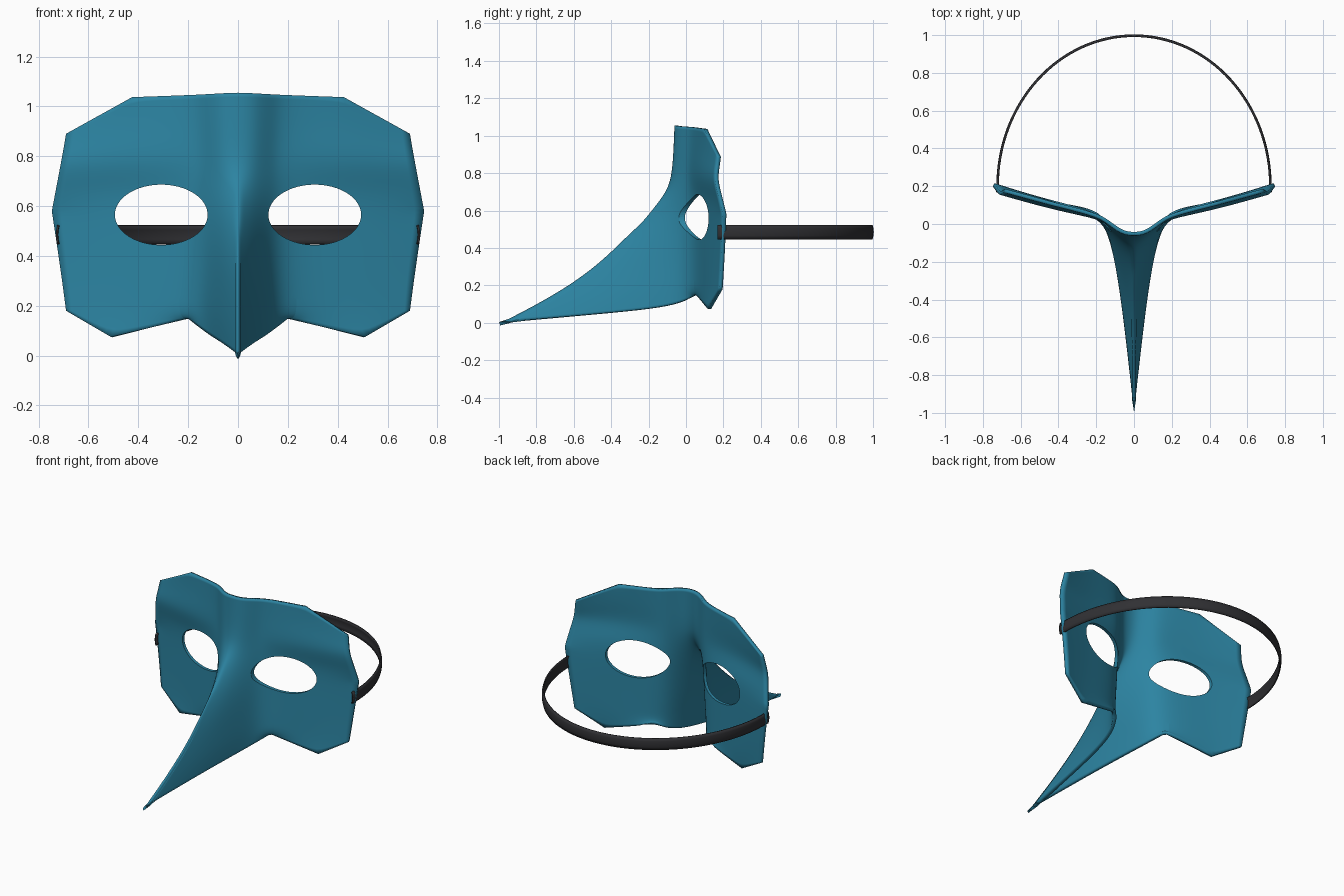
import bpy, bmesh, math

if "Cube" in bpy.data.objects:
    bpy.data.objects.remove(bpy.data.objects["Cube"])


def material(name, rgb):
    m = bpy.data.materials.new(name)
    m.diffuse_color = (*rgb, 1)
    m.use_nodes = True
    m.node_tree.nodes["Principled BSDF"].inputs["Base Color"].default_value = m.diffuse_color
    return m


def make(name, verts, faces, mat=None):
    me = bpy.data.meshes.new(name)
    me.from_pydata(verts, [], faces)
    ob = bpy.data.objects.new(name, me)
    bpy.context.collection.objects.link(ob)
    if mat:
        me.materials.append(mat)
    return ob


def grid_faces(rows, cols):
    return [(r * cols + c, (r + 1) * cols + c, (r + 1) * cols + c + 1, r * cols + c + 1)
            for r in range(rows - 1) for c in range(cols - 1)]


def smooth(ob, angle=40):
    bpy.ops.object.select_all(action='DESELECT')
    ob.select_set(True)
    bpy.context.view_layer.objects.active = ob
    bpy.ops.object.shade_smooth_by_angle(angle=math.radians(angle))


teal = material("teal", (0.025, 0.23, 0.36))
black = material("black", (0.03, 0.03, 0.034))

# Half-mask cage: rows from brow to lower rim, columns from beak ridge to temple
cage = [
    [(0, -.065, 1.056), (.07, -.055, 1.052), (.14, 0, 1.048), (.2, .04, 1.045), (.425, .095, 1.037), (.69, .168, .89)],
    [(0, -.07, .92), (.07, -.06, .92), (.14, 0, .92), (.2, .035, .91), (.43, .085, .9), (.70, .16, .83)],
    [(0, -.08, .8), (.07, -.065, .8), (.14, 0, .79), (.2, .025, .78), (.44, .07, .78), (.712, .15, .765)],
    [(0, -.105, .71), (.06, -.085, .69), (.13, -.015, .68), (.2, .04, .68), (.45, .105, .67), (.73, .175, .67)],
    [(0, -.24, .54), (.05, -.16, .54), (.12, -.03, .55), (.2, .05, .55), (.46, .11, .56), (.747, .197, .58)],
    [(0, -.49, .29), (.045, -.33, .29), (.115, -.05, .33), (.2, .05, .36), (.47, .11, .38), (.72, .19, .4)],
    [(0, -.76, .123), (.055, -.4, .15), (.12, -.06, .2), (.2, .05, .24), (.48, .112, .22), (.703, .183, .28)],
    [(0, -1, .004), (.06, -.45, .05), (.12, -.07, .085), (.2, .055, .148), (.51, .115, .075), (.69, .177, .18)],
]
mask = make("mask", [p for row in cage for p in row], grid_faces(8, 6), teal)

# Keep outline corners sharp and the beak ridge tight
bm = bmesh.new()
bm.from_mesh(mask.data)
bm.verts.ensure_lookup_table()
vc = bm.verts.layers.float.new("crease_vert")
ec = bm.edges.layers.float.new("crease_edge")
for r, c in [(0, 4), (0, 5), (4, 5), (7, 0), (7, 3), (7, 4), (7, 5)]:
    bm.verts[r * 6 + c][vc] = 1
for r, k in [(3, .3), (4, .6), (5, .8), (6, .9)]:
    bm.edges.get((bm.verts[r * 6], bm.verts[r * 6 + 6]))[ec] = k
bm.to_mesh(mask.data)
bm.free()

mir = mask.modifiers.new("mirror", 'MIRROR')
mir.use_clip = True
sub = mask.modifiers.new("subdivide", 'SUBSURF')
sub.levels = sub.render_levels = 3
sol = mask.modifiers.new("thickness", 'SOLIDIFY')
sol.thickness = .02
sol.offset = -1

# Oval eye holes
for s in (-1, 1):
    n = 64
    ring = [(s * .308 + .186 * math.cos(2 * math.pi * i / n), y,
             .565 + .121 * math.sin(2 * math.pi * i / n))
            for y in (-.5, .5) for i in range(n)]
    fs = [(i, (i + 1) % n, n + (i + 1) % n, n + i) for i in range(n)]
    fs += [tuple(range(n))[::-1], tuple(range(n, 2 * n))]
    cutter = make("eye_cutter", ring, fs)
    b = bmesh.new()
    b.from_mesh(cutter.data)
    bmesh.ops.recalc_face_normals(b, faces=b.faces)
    b.to_mesh(cutter.data)
    b.free()
    cutter.hide_render = True
    cutter.hide_set(True)
    cut = mask.modifiers.new("eye_hole", 'BOOLEAN')
    cut.object = cutter
    cut.operation = 'DIFFERENCE'
    cut.solver = 'EXACT'
smooth(mask)

# Head strap: half-oval band with a slightly bulged section
path = [(.727, .168)]
path += [(.725 * math.cos(math.pi * i / 64), .2 + .8 * math.sin(math.pi * i / 64)) for i in range(65)]
path += [(-.727, .168)]
verts = []
for x, y in path:
    for j in range(5):
        t = j / 4
        k = 1 - .008 * (2 * t - 1) ** 2
        verts.append((x * k, .2 + (y - .2) * k, .447 + .076 * t))
strap = make("head_strap", verts, grid_faces(len(path), 5), black)
th = strap.modifiers.new("thickness", 'SOLIDIFY')
th.thickness = .008
th.offset = 0
smooth(strap)
